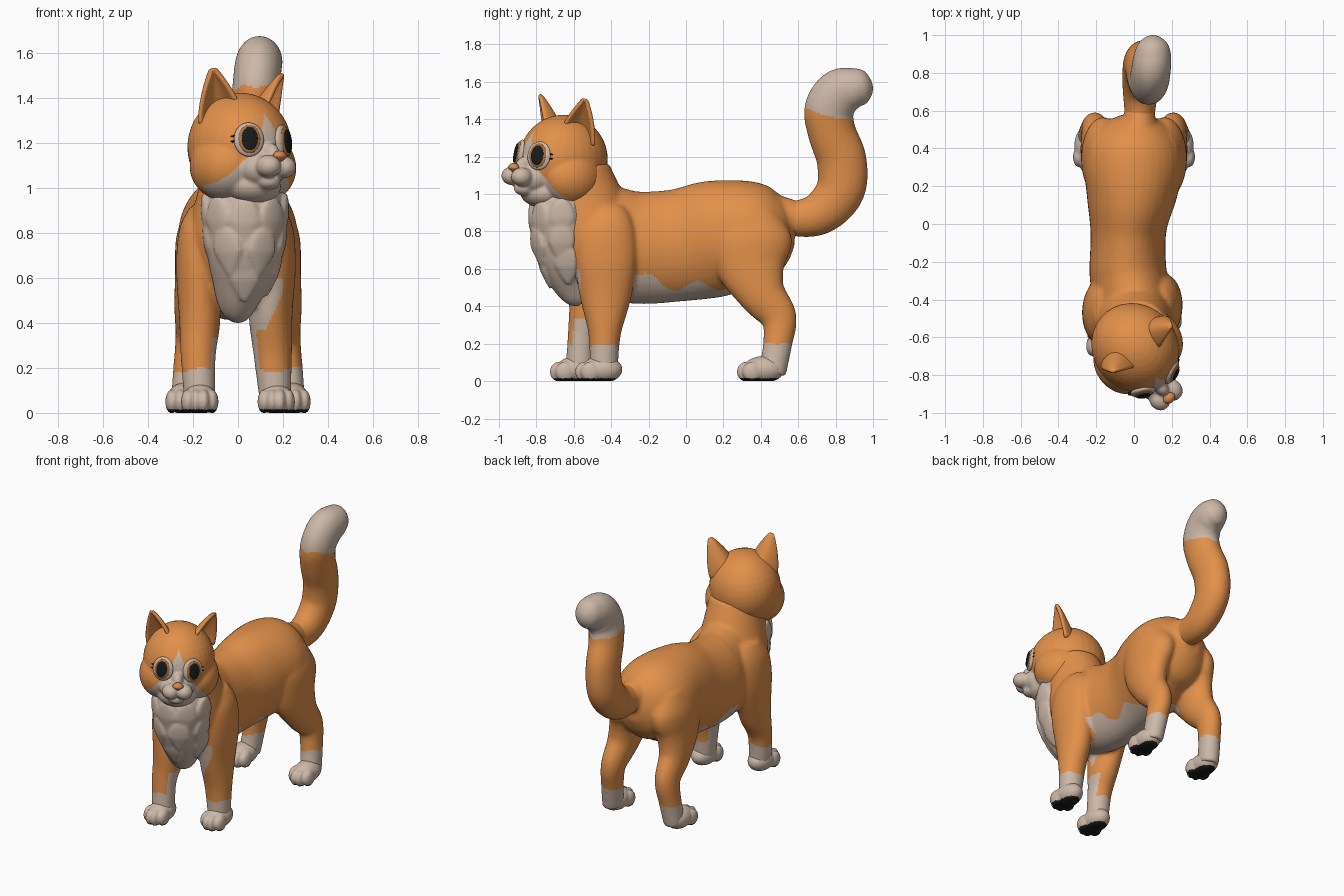
import bpy, bmesh, math
from mathutils import Matrix, Vector

if "Cube" in bpy.data.objects:
    bpy.data.objects.remove(bpy.data.objects["Cube"])


def material(name, rgb):
    m = bpy.data.materials.new(name)
    m.use_nodes = True
    m.diffuse_color = (*rgb, 1)
    bsdf = next(n for n in m.node_tree.nodes if n.type == "BSDF_PRINCIPLED")
    bsdf.inputs["Base Color"].default_value = (*rgb, 1)
    return m


ORANGE = material("orange_fur", (0.76, 0.28, 0.068))
CREAM = material("cream_fur", (0.61, 0.48, 0.39))
BLACK = material("black", (0.01, 0.01, 0.011))
BROWN = material("amber_iris", (0.42, 0.16, 0.045))
NOSE = material("nose_orange", (0.66, 0.25, 0.08))


def ball(bm, c, r, rot=None, point=False):
    """Ellipsoid, optionally drawn to a point at its lower end."""
    new = bmesh.ops.create_uvsphere(bm, u_segments=32, v_segments=20, radius=1)["verts"]
    m = Matrix.Translation(c) @ (rot or Matrix()) @ Matrix.Diagonal((*r, 1))
    for v in new:
        if point and v.co.z < 0:
            v.co.x *= 1 + v.co.z * 0.6
            v.co.y *= 1 + v.co.z * 0.6
        v.co = m @ v.co


def loft(bm, pts, steps=8, seg=36):
    """Smooth tube through points (x, y, z, half width, half depth)."""
    P = [Vector(p) for p in pts]
    P = [P[0]] + P + [P[-1]]
    path = []
    for a, b, c, d in zip(P, P[1:], P[2:], P[3:]):
        for i in range(steps):
            t = i / steps
            path.append(0.5 * (2 * b + (c - a) * t + (2 * a - 5 * b + 4 * c - d) * t ** 2
                               + (3 * b - a - 3 * c + d) * t ** 3))
    path.append(P[-1])
    rings = []
    for i, p in enumerate(path):
        tan = (path[min(i + 1, len(path) - 1)] - path[max(i - 1, 0)]).to_3d()
        tan.x = 0
        up = tan.normalized().cross(Vector((1, 0, 0)))
        ring = []
        for k in range(seg):
            a = math.tau * k / seg
            ring.append(bm.verts.new(p.to_3d() + Vector((p[3] * math.cos(a), 0, 0))
                                     + up * p[4] * math.sin(a)))
        rings.append(ring)
    for r, s in zip(rings, rings[1:]):
        for k in range(seg):
            n = (k + 1) % seg
            bm.faces.new((r[k], r[n], s[n], s[k]))
    bm.faces.new(rings[0])
    bm.faces.new(rings[-1])


def finish(name, bm, mats, rule=None, voxel=0, smooth=0, matrix=None):
    """Turn a bmesh into an object, blend it, then colour faces by rule."""
    bmesh.ops.recalc_face_normals(bm, faces=bm.faces)
    me = bpy.data.meshes.new(name)
    bm.to_mesh(me)
    bm.free()
    ob = bpy.data.objects.new(name, me)
    bpy.context.collection.objects.link(ob)
    bpy.ops.object.select_all(action="DESELECT")
    ob.select_set(True)
    bpy.context.view_layer.objects.active = ob
    if voxel:
        rm = ob.modifiers.new("blend", "REMESH")
        rm.mode, rm.voxel_size = "VOXEL", voxel
        sm = ob.modifiers.new("relax", "SMOOTH")
        sm.factor, sm.iterations = 0.5, smooth
        for m in ("blend", "relax"):
            bpy.ops.object.modifier_apply(modifier=m)
    for m in mats:
        ob.data.materials.append(m)
    for p in ob.data.polygons:
        p.use_smooth = True
        if rule:
            p.material_index = int(rule(p.center, p.normal))
    if matrix:
        ob.matrix_world = matrix
    return ob


# Body: neck and chest, torso, tail root, front legs, hind legs
bm = bmesh.new()
loft(bm, [(0.02, -0.575, 1.14, 0.165, 0.165), (0.01, -0.55, 0.98, 0.19, 0.21),
          (0, -0.51, 0.8, 0.22, 0.23), (0, -0.48, 0.62, 0.2, 0.19), (0, -0.46, 0.48, 0.12, 0.12)])
loft(bm, [(0, -0.47, 0.77, 0.2, 0.29), (-0.03, -0.28, 0.715, 0.205, 0.3),
          (-0.03, -0.05, 0.725, 0.2, 0.3), (-0.01, 0.15, 0.76, 0.24, 0.312),
          (0, 0.34, 0.79, 0.265, 0.283), (0, 0.47, 0.79, 0.215, 0.23),
          (0, 0.54, 0.79, 0.15, 0.16), (0, 0.58, 0.79, 0.06, 0.07)])
loft(bm, [(0.01, 0.4, 0.88, 0.14, 0.15), (0.025, 0.53, 0.875, 0.095, 0.108),
          (0.03, 0.62, 0.87, 0.075, 0.085)])
loft(bm, [(0.12, -0.46, 0.92, 0.08, 0.12), (0.15, -0.44, 0.82, 0.095, 0.16),
          (0.16, -0.43, 0.65, 0.097, 0.165), (0.145, -0.43, 0.45, 0.098, 0.138),
          (0.155, -0.435, 0.25, 0.085, 0.087), (0.165, -0.44, 0.06, 0.07, 0.075)])
loft(bm, [(-0.13, -0.47, 0.92, 0.08, 0.12), (-0.165, -0.46, 0.82, 0.095, 0.16),
          (-0.18, -0.47, 0.65, 0.095, 0.165), (-0.17, -0.51, 0.42, 0.092, 0.12),
          (-0.177, -0.555, 0.25, 0.078, 0.077), (-0.17, -0.57, 0.06, 0.07, 0.075)])
for s in (1, -1):
    loft(bm, [(s * 0.14, 0.36, 0.92, 0.09, 0.13), (s * 0.16, 0.35, 0.78, 0.115, 0.215),
              (s * 0.175, 0.35, 0.62, 0.105, 0.19), (s * 0.195, 0.405, 0.47, 0.088, 0.13),
              (s * 0.205, 0.495, 0.34, 0.073, 0.097), (s * 0.22, 0.49, 0.2, 0.068, 0.078),
              (s * 0.235, 0.46, 0.04, 0.065, 0.075)])


def body_rule(c, n):
    sock = c.z < 0.19 + 0.01 * math.sin(30 * c.x)
    if c.y < -0.28:
        inner = c.z < 0.34 and n.x * math.copysign(1, c.x) < -0.75
        patch = 0.37 + max(0, c.x - 0.12) * 2 < c.z < 0.6 and -0.08 < c.x < 0.2 and n.y < 0
        return sock or inner or patch or (c.z < 0.5 and abs(c.x) < 0.08)
    edge = 0.51 + 0.025 * math.sin(26 * c.y) + max(0, -0.12 - c.y) * 0.5
    return sock or (c.z < edge and c.y < 0.3 and (c.y < 0.13 or abs(c.x) < 0.13))


finish("body", bm, (ORANGE, CREAM), body_rule, 0.011, 10)

# Paws with four toes and dark pads
for name, x, y in (("front_left_paw", 0.17, -0.47), ("front_right_paw", -0.17, -0.605),
                   ("hind_left_paw", 0.24, 0.395), ("hind_right_paw", -0.24, 0.395)):
    bm = bmesh.new()
    ball(bm, (x, y + 0.02, 0.062), (0.076, 0.11, 0.072))
    for k in (-1.5, -0.5, 0.5, 1.5):
        ball(bm, (x + k * 0.036, y - 0.075 + 0.015 * k * k, 0.05), (0.029, 0.052, 0.054))
    for v in bm.verts:
        v.co.z = max(v.co.z, 0)
    finish(name, bm, (CREAM, BLACK), lambda c, n: c.z < 0.015 and n.z < -0.4, 0.007, 3)

# Tail curling up to a cream tip
bm = bmesh.new()
loft(bm, [(0.02, 0.42, 0.9, 0.07, 0.07), (0.03, 0.58, 0.87, 0.08, 0.095),
          (0.035, 0.72, 0.9, 0.095, 0.115), (0.04, 0.825, 1.02, 0.1, 0.13),
          (0.05, 0.832, 1.18, 0.1, 0.133), (0.065, 0.78, 1.33, 0.103, 0.128),
          (0.08, 0.765, 1.45, 0.105, 0.132), (0.09, 0.82, 1.54, 0.105, 0.128),
          (0.098, 0.9, 1.565, 0.098, 0.11), (0.1, 0.96, 1.565, 0.075, 0.085),
          (0.1, 0.992, 1.565, 0.035, 0.04), (0.1, 1.0, 1.565, 0.01, 0.01)])
finish("tail", bm, (ORANGE, CREAM),
       lambda c, n: c.z > 1.425 - 0.24 * (c.y - 0.76) + 0.008 * math.sin(60 * c.x), 0.01, 4)

# Chest ruff with layered pointed tufts
bm = bmesh.new()
loft(bm, [(0.03, -0.64, 1.06, 0.13, 0.15), (0.03, -0.65, 0.95, 0.175, 0.175),
          (0.03, -0.65, 0.84, 0.185, 0.18), (0.025, -0.645, 0.72, 0.165, 0.17),
          (0.02, -0.615, 0.6, 0.135, 0.145), (0, -0.57, 0.49, 0.09, 0.11),
          (0, -0.53, 0.44, 0.05, 0.06)])
for row, (z, y, rx, ry) in enumerate(((0.87, -0.65, 0.175, 0.172), (0.74, -0.65, 0.16, 0.162),
                                      (0.62, -0.62, 0.13, 0.14))):
    count = 5 - row
    for i in range(count):
        a = math.radians(-85 + 170 * i / (count - 1))
        rot = Matrix.Rotation(a, 4, "Z") @ Matrix.Rotation(0.07 + 0.12 * row, 4, "X")
        ball(bm, (0.03 + rx * math.sin(a), y - ry * math.cos(a), z - 0.025 * math.cos(a)),
             (0.07, 0.02, 0.11), rot, True)
finish("chest_ruff", bm, (CREAM,), None, 0.009, 4)

# Head with muzzle and chin, built facing forward, then turned to its left and tilted
HEAD = (Matrix.Translation((0, -0.68, 1.175)) @ Matrix.Rotation(math.radians(38), 4, "Z")
        @ Matrix.Rotation(0.06, 4, "Y"))
bm = bmesh.new()
ball(bm, (0.02, 0.015, 0.01), (0.225, 0.245, 0.24))
ball(bm, (0, -0.18, -0.09), (0.11, 0.1, 0.085))
ball(bm, (0, -0.235, -0.025), (0.035, 0.05, 0.05))
ball(bm, (0, -0.225, -0.145), (0.055, 0.06, 0.04))
ball(bm, (0.01, -0.1, -0.165), (0.13, 0.13, 0.085))
for s in (1, -1):
    ball(bm, (s * 0.105 + 0.025, -0.01, -0.08), (0.145, 0.17, 0.155))
    ball(bm, (s * 0.042, -0.28, -0.08), (0.054, 0.06, 0.05))


def face_rule(c, n):
    x = abs(c.x)
    blaze = c.z < 0.16 and x < 0.06 * (0.16 - c.z) / 0.14
    mask = c.z < -0.035 and x < 0.085 + 0.8 * (-0.035 - c.z)
    return c.y < 0 and (blaze or mask)


finish("head", bm, (ORANGE, CREAM), face_rule, 0.008, 5, HEAD)

# Nose
bm = bmesh.new()
ball(bm, (0, -0.305, -0.035), (0.034, 0.027, 0.026), None, True)
finish("nose", bm, (NOSE,), matrix=HEAD)

# Ears as cupped shells facing outward, and eyes
for side, s in (("left", 1), ("right", -1)):
    bm = bmesh.new()
    grid = []
    for j in range(13):
        t = j / 12
        w = 0.092 * (1 - t ** 1.6) + 0.008
        grid.append([bm.verts.new((w * u, 0.11 * (1 - u * u) * (1 - t) ** 0.8, 0.24 * t))
                     for u in [i / 6 - 1 for i in range(13)]])
    for a, b in zip(grid, grid[1:]):
        for i in range(12):
            bm.faces.new((a[i], a[i + 1], b[i + 1], b[i]))
    place = (Matrix.Translation((s * 0.135 + 0.025, -0.015, 0.115)) @ Matrix.Rotation(s * 0.27, 4, "Y")
             @ Matrix.Rotation(s * 0.6, 4, "Z"))
    ear = finish(side + "_ear", bm, (ORANGE,), matrix=HEAD @ place)
    shell = ear.modifiers.new("thickness", "SOLIDIFY")
    shell.thickness, shell.offset = 0.024, 0
    ear.modifiers.new("round", "SUBSURF").levels = 1

    eye = Vector((s * 0.092, -0.2 - 0.007 * s, 0.035))
    out = Vector((eye.x / 0.06, eye.y / 0.065, eye.z / 0.0625)).normalized()
    turn = out.to_track_quat("-Y", "Z").to_matrix().to_4x4()
    for part, mat, d, r in (("rim", CREAM, 0, (0.068, 0.024, 0.077)),
                            ("iris", BROWN, 0.014, (0.05, 0.014, 0.064)),
                            ("pupil", BLACK, 0.024, (0.036, 0.008, 0.053))):
        bm = bmesh.new()
        ball(bm, eye + out * d, r, turn)
        finish(side + "_eye_" + part, bm, (mat,), matrix=HEAD)
    # Lashes at the outer corner
    bm = bmesh.new()
    for k in (-0.012, 0.012):
        ball(bm, eye + turn @ Vector((s * 0.068, 0.002, k)), (0.014, 0.008, 0.004), turn)
    finish(side + "_lashes", bm, (BLACK,), matrix=HEAD)
